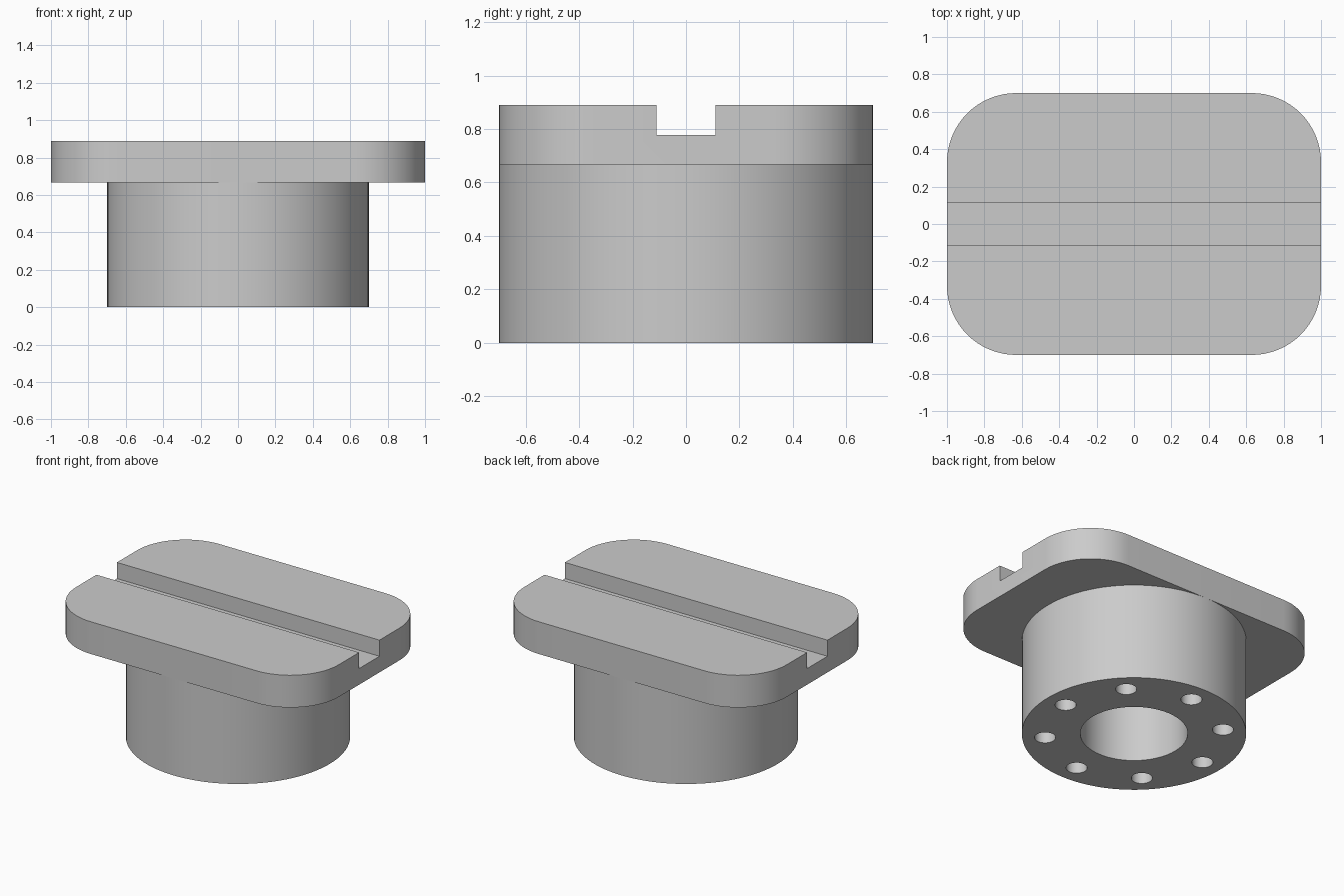
import bpy, bmesh
from math import sin, cos, pi, radians

cube = bpy.data.objects.get("Cube")
if cube:
    bpy.data.objects.remove(cube, do_unlink=True)

BASE_TOP, SLOT_FLOOR, TOP = 0.667, 0.778, 0.889

grey = bpy.data.materials.new("light grey metal")
grey.use_nodes = True
colour = (0.6, 0.6, 0.6, 1)
grey.diffuse_color = colour
grey.node_tree.nodes["Principled BSDF"].inputs["Base Color"].default_value = colour


def circle(radius, count, cx=0, cy=0):
    return [(cx + radius * cos(2 * pi * i / count), cy + radius * sin(2 * pi * i / count))
            for i in range(count)]


def rounded_rectangle(hx, hy, radius, steps=16):
    points = []
    for quarter, (sx, sy) in enumerate([(1, 1), (-1, 1), (-1, -1), (1, -1)]):
        for i in range(steps + 1):
            a = (quarter + i / steps) * pi / 2
            points.append((sx * (hx - radius) + radius * cos(a),
                           sy * (hy - radius) + radius * sin(a)))
    return points


def prism(name, outlines, bottom, top):
    """Extrude one or more closed outlines straight up."""
    bm = bmesh.new()
    for outline in outlines:
        face = bm.faces.new([bm.verts.new((x, y, bottom)) for x, y in outline])
        extruded = bmesh.ops.extrude_face_region(bm, geom=[face], use_keep_orig=True)
        for v in extruded["geom"]:
            if isinstance(v, bmesh.types.BMVert):
                v.co.z = top
    bmesh.ops.recalc_face_normals(bm, faces=bm.faces[:])
    mesh = bpy.data.meshes.new(name)
    bm.to_mesh(mesh)
    bm.free()
    mesh.materials.append(grey)
    obj = bpy.data.objects.new(name, mesh)
    bpy.context.collection.objects.link(obj)
    return obj


def select(obj):
    bpy.ops.object.select_all(action='DESELECT')
    obj.select_set(True)
    bpy.context.view_layer.objects.active = obj


def carve(obj, cutter):
    """Subtract the cutter, apply the cut and discard the cutter."""
    cutter.hide_render = True
    mod = obj.modifiers.new("cut", 'BOOLEAN')
    mod.operation = 'DIFFERENCE'
    mod.solver = 'EXACT'
    mod.object = cutter
    select(obj)
    bpy.ops.object.modifier_apply(modifier=mod.name)
    bpy.data.objects.remove(cutter, do_unlink=True)


# Round base with a central bore and a ring of eight small holes
base = prism("round_base", [circle(0.7, 96)], 0, BASE_TOP)
holes = [circle(0.335, 64)]
for i in range(8):
    a = radians(45 * i)
    holes.append(circle(0.066, 32, 0.557 * cos(a), 0.557 * sin(a)))
carve(base, prism("hole_cutter", holes, -0.1, TOP))

# Rounded top plate with a slot along its length
plate = prism("top_plate", [rounded_rectangle(1, 0.7, 0.37)], BASE_TOP, TOP)
slot = [(-1.2, -0.111), (1.2, -0.111), (1.2, 0.111), (-1.2, 0.111)]
carve(plate, prism("slot_cutter", [slot], SLOT_FLOOR, TOP + 0.1))

for obj in (base, plate):
    select(obj)
    bpy.ops.object.shade_smooth_by_angle(angle=radians(30))
